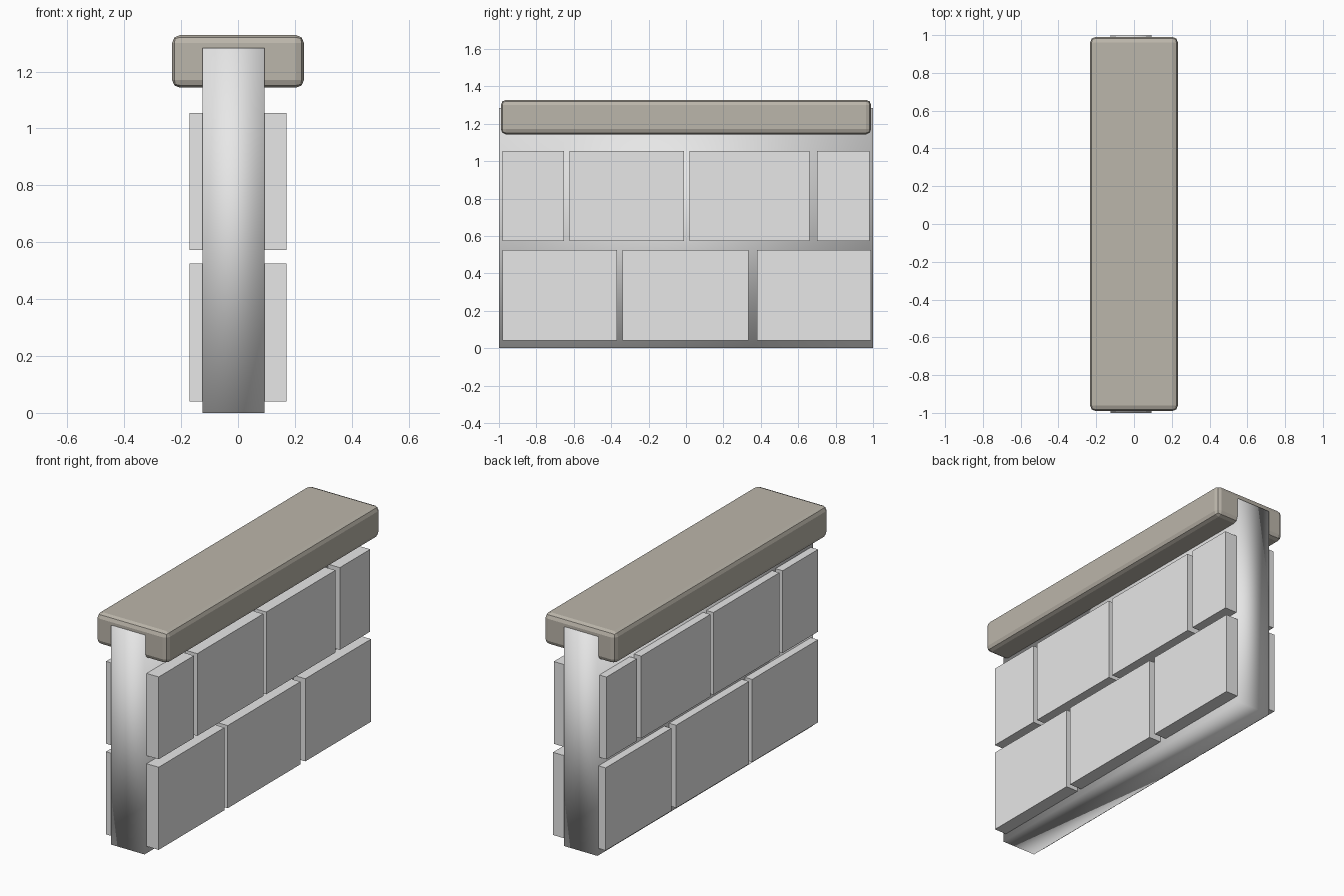
import bpy
import bmesh
from mathutils import Matrix, Vector

if "Cube" in bpy.data.objects:
    bpy.data.objects.remove(bpy.data.objects["Cube"])


def material(name, rgb):
    m = bpy.data.materials.new(name)
    m.diffuse_color = (*rgb, 1)
    m.use_nodes = True
    m.node_tree.nodes["Principled BSDF"].inputs["Base Color"].default_value = m.diffuse_color
    return m


def box(name, lo, hi, mat):
    """Axis-aligned box between two corners."""
    lo, hi = Vector(lo), Vector(hi)
    bm = bmesh.new()
    bmesh.ops.create_cube(bm, size=1, matrix=Matrix.Translation((lo + hi) / 2)
                          @ Matrix.Diagonal((*(hi - lo), 1)))
    mesh = bpy.data.meshes.new(name)
    bm.to_mesh(mesh)
    bm.free()
    mesh.materials.append(mat)
    ob = bpy.data.objects.new(name, mesh)
    bpy.context.collection.objects.link(ob)
    return ob


stone = material("light grey stone", (0.8, 0.8, 0.8))
cap_stone = material("warm grey cap stone", (0.5, 0.466, 0.404))

# Mortar core, softly shaded across its corners
core = box("wall_core", (-0.125, -1, 0), (0.093, 1, 1.283), stone)
core.data.shade_smooth()

# Two staggered courses of blocks running through the wall
courses = {
    "lower": (0.04, 0.525, [(-0.98, -0.37), (-0.34, 0.335), (0.38, 0.99)]),
    "upper": (0.572, 1.055, [(-0.98, -0.652), (-0.622, -0.01),
                             (0.018, 0.66), (0.70, 0.982)]),
}
for course, (z0, z1, spans) in courses.items():
    for i, (y0, y1) in enumerate(spans, 1):
        box(f"{course}_block_{i}", (-0.171, y0, z0), (0.171, y1, z1), stone)

# Coping slab with rounded edges
cap = box("coping_cap", (-0.232, -0.99, 1.143), (0.232, 0.99, 1.328), cap_stone)
bevel = cap.modifiers.new("rounded_edges", "BEVEL")
bevel.width = 0.028
bevel.segments = 2
